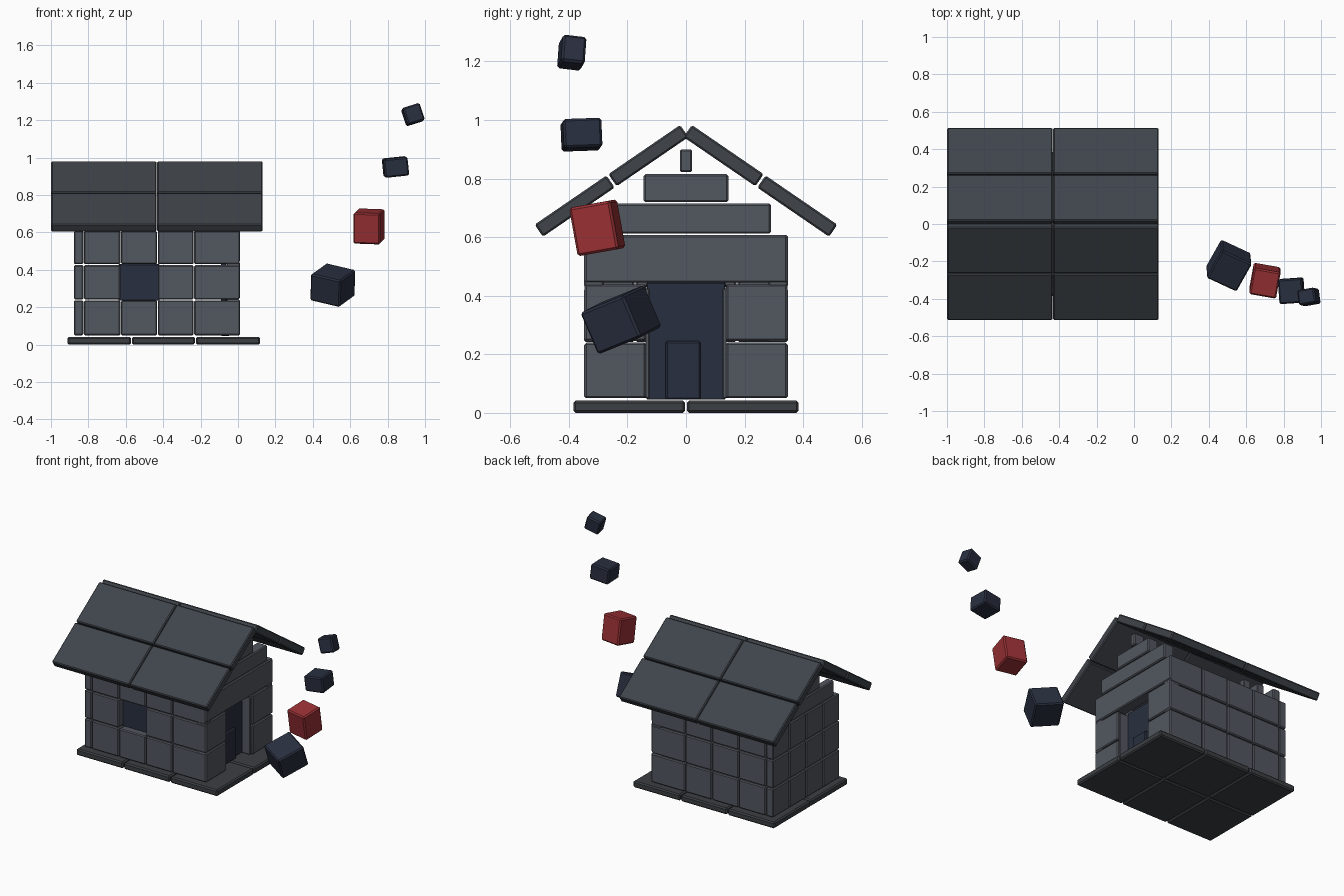
import bpy
from math import radians, sin, cos

if "Cube" in bpy.data.objects:
    bpy.data.objects.remove(bpy.data.objects["Cube"])


def material(name, rgb):
    m = bpy.data.materials.new(name)
    m.diffuse_color = (*rgb, 1)
    m.use_nodes = True
    m.node_tree.nodes["Principled BSDF"].inputs["Base Color"].default_value = m.diffuse_color
    return m


STONE = material("stone", (0.085, 0.095, 0.115))
SLATE = material("slate", (0.05, 0.058, 0.07))
FLOOR = material("floor", (0.045, 0.05, 0.055))
NAVY = material("navy", (0.022, 0.028, 0.05))
RED = material("red", (0.32, 0.03, 0.035))


def block(name, center, size, mat, rot=(0, 0, 0), bevel=0.006):
    bpy.ops.mesh.primitive_cube_add(size=1, location=center,
                                    rotation=[radians(a) for a in rot])
    ob = bpy.context.object
    ob.name = name
    ob.scale = size
    bpy.ops.object.transform_apply(location=False, rotation=False, scale=True)
    ob.data.materials.append(mat)
    mod = ob.modifiers.new("bevel", 'BEVEL')
    mod.width, mod.segments = bevel, 1
    return ob


def span(name, x, y, z, mat, bevel=0.006):
    """Block given by its min and max on each axis."""
    c = [(a + b) / 2 for a, b in (x, y, z)]
    s = [abs(b - a) for a, b in (x, y, z)]
    return block(name, c, s, mat, bevel=bevel)


# Floor slabs
xs = [(-0.912, -0.572), (-0.566, -0.231), (-0.225, 0.118)]
for x in xs:
    for y in ((-0.385, -0.003), (0.003, 0.385)):
        span("floor_slab", x, y, (0, 0.042), FLOOR, 0.008)

rows = [(0.05, 0.237), (0.242, 0.425), (0.43, 0.607)]
cols = [(-0.823, -0.629), (-0.625, -0.433), (-0.429, -0.238), (-0.234, 0.008)]

# Long walls, with one window opening at the front
for s in (-1, 1):
    for r, z in enumerate(rows):
        for c, x in enumerate(cols):
            if s == -1 and r == 1 and c == 1:
                continue
            span("long_wall_block", x, (s * 0.28, s * 0.348), z, STONE)

# Left end wall
for z in rows:
    for i in range(4):
        y0 = -0.348 + i * 0.174
        span("left_wall_block", (-0.878, -0.827), (y0 + .002, y0 + 0.172), z, STONE)

# Right end wall: door jambs and lintel
for s in (-1, 1):
    for z in ((0.05, 0.24), (0.246, 0.439)):
        span("door_side_block", (-0.062, 0.012), (s * 0.137, s * 0.346), z, STONE)
    span("door_jamb", (-0.06, 0.0), (s * 0.125, s * 0.139), (0.05, 0.425), STONE, 0.003)
span("door_lintel", (-0.062, 0.012), (-0.346, 0.346), (0.445, 0.607), STONE)

# Stepped gables at both ends
for x in ((-0.878, -0.827), (-0.062, 0.012)):
    span("gable_low", x, (-0.29, 0.29), (0.612, 0.715), STONE)
    span("gable_high", x, (-0.145, 0.145), (0.72, 0.815), STONE)
    span("ridge_peg", x, (-0.021, 0.021), (0.822, 0.9), STONE)

# Dark door and window panels set back in their openings
span("door_panel", (-0.09, -0.065), (-0.135, 0.135), (0.045, 0.445), NAVY, 0.003)
span("door_step", (-0.07, -0.045), (-0.07, 0.05), (0.045, 0.245), NAVY)
span("window_panel", (-0.64, -0.42), (-0.3, -0.28), (0.235, 0.43), NAVY, 0.003)

# Roof: two slabs down and two along on each side
pitch = 34.4
d = (cos(radians(pitch)), sin(radians(pitch)))
for s in (-1, 1):
    for k in range(2):
        along = 0.1485 + k * 0.305
        y = 0.02 + d[0] * along - d[1] * 0.025
        z = 0.983 - d[1] * along - d[0] * 0.025
        for x in (-0.7175, -0.1505):
            block("roof_slab", (x, s * y, z), (0.563, 0.297, 0.05), SLATE,
                  (-s * pitch, 0, 0))

# Rising cubes beside the house
block("float_cube_1", (0.507, -0.222, 0.318), (0.18, 0.18, 0.155), NAVY, (20, 12, -25), 0.008)
block("float_cube_2", (0.70, -0.303, 0.632), (0.145, 0.145, 0.168), RED, (10, 2, -10), 0.008)
block("float_cube_3", (0.842, -0.357, 0.95), (0.13, 0.132, 0.10), NAVY, (2, -6, 4), 0.008)
block("float_cube_4", (0.935, -0.39, 1.23), (0.096, 0.082, 0.096), NAVY, (-7, -17, 10), 0.008)
